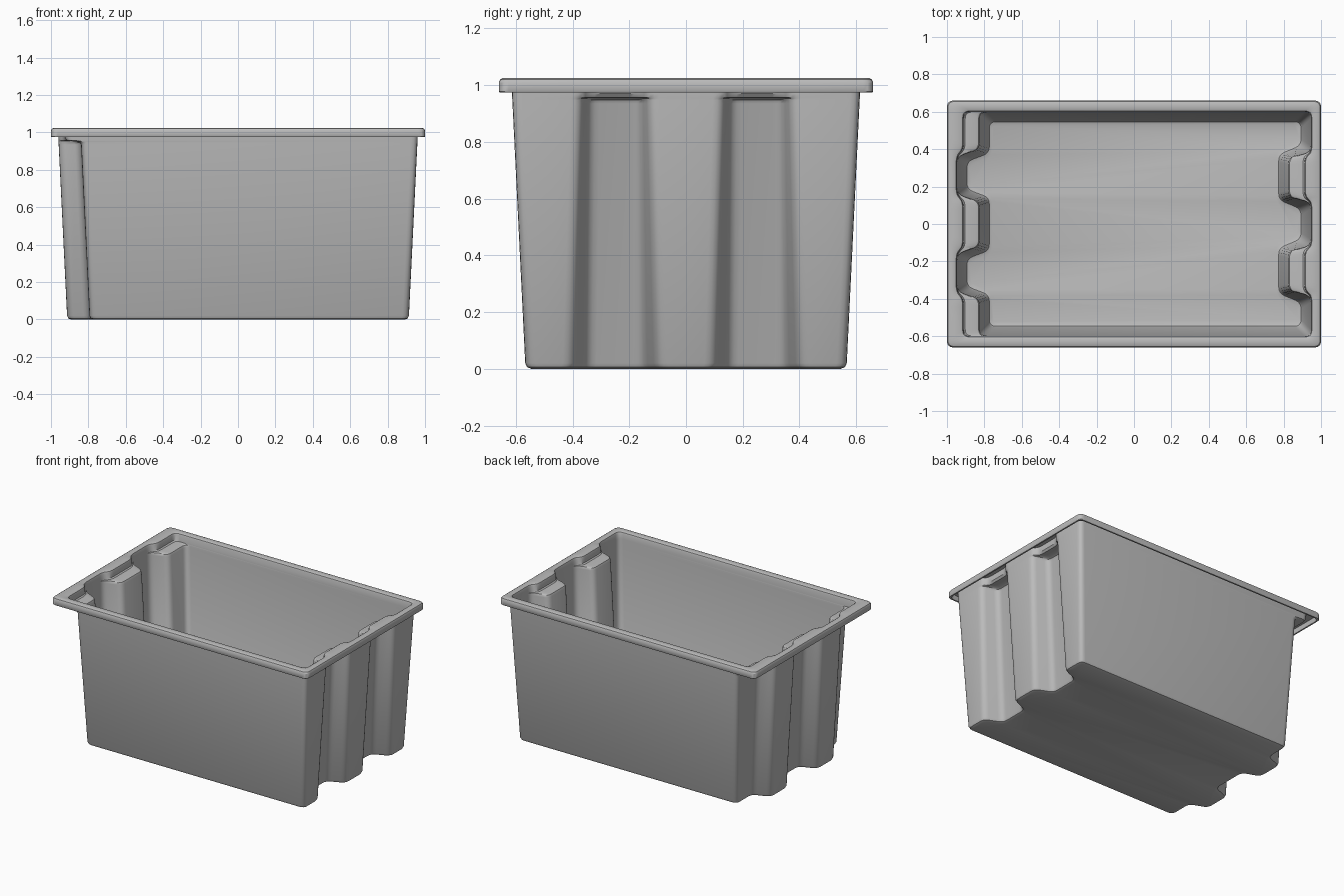
import bpy
import bmesh
from mathutils import Vector

if "Cube" in bpy.data.objects:
    bpy.data.objects.remove(bpy.data.objects["Cube"], do_unlink=True)

WALL = 0.015      # wall thickness
DEPTH = 0.12      # how far the end walls step inwards
LEDGE = 0.035     # step left above the ledges
GROOVE_Y = 0.25   # groove centres on the left end
RIB_Y = 0.26      # rib centres on the right end


def rounded(points, radius, steps=4):
    """Round every corner of a closed outline with a small curve."""
    out = []
    n = len(points)
    for i, p in enumerate(points):
        to_prev, to_next = points[i - 1] - p, points[(i + 1) % n] - p
        a = p + to_prev.normalized() * min(radius, to_prev.length * 0.45)
        b = p + to_next.normalized() * min(radius, to_next.length * 0.45)
        for k in range(steps + 1):
            t = k / steps
            out.append(a * (1 - t) ** 2 + p * 2 * t * (1 - t) + b * t * t)
    return out


def outline(x, y, z, depth, shift=0.0, radius=0.035):
    """Plan outline: two grooves on the left end, two ribs on the right end."""
    f = min(z / 0.95, 1)
    base, tip = 0.15 - 0.03 * f + shift, 0.1 - 0.01 * f + shift
    rib, root = 0.095 + 0.02 * f - shift, 0.14 + 0.015 * f - shift
    pts = [(x, -y)]
    for c in (-GROOVE_Y, GROOVE_Y):
        pts += [(x, c - base), (x - depth, c - tip), (x - depth, c + tip), (x, c + base)]
    pts += [(x, y), (depth - x, y)]
    for c in (RIB_Y, -RIB_Y):
        pts += [(depth - x, c + root), (-x, c + rib), (-x, c - rib), (depth - x, c - root)]
    pts.append((depth - x, -y))
    return [(p.x, p.y, z) for p in rounded([Vector(p) for p in pts], radius)]


def wall(z, depth=DEPTH, inset=0.0, inner=False):
    """Tapered wall outline at a given height."""
    taper = 0.049 * z
    off = inset + (WALL if inner else 0)
    return outline(0.913 + taper - off, 0.566 + taper - off, z, depth,
                   off, 0.035)


def lip(z, inset):
    """Plain rounded rectangle of the overhanging rim."""
    return outline(1 - inset, 0.66 - inset, z, 0.0)


rings = [
    # outside wall from the base to the ledges
    wall(0, inset=0.02), wall(0.006, inset=0.006), wall(0.02),
    wall(0.935), wall(0.947, DEPTH - 0.006), wall(0.953, DEPTH - 0.02),
    wall(0.957, LEDGE + 0.01), wall(0.97, LEDGE), wall(1.008, LEDGE),
    # hollow overhanging rim
    lip(1.008, 0.015), lip(0.975, 0.012), lip(0.975, 0.002), lip(0.978, 0),
    lip(1.01, 0), lip(1.02, 0.005), lip(1.025, 0.015),
    # inner edge, ledges and inside wall
    wall(1.025, LEDGE, -0.012, True), wall(1.02, LEDGE, -0.003, True),
    wall(1.01, LEDGE, 0, True), wall(0.975, LEDGE, 0, True),
    wall(0.968, LEDGE + 0.008, 0, True), wall(0.966, DEPTH - 0.02, 0, True),
    wall(0.961, DEPTH - 0.006, 0, True), wall(0.948, DEPTH, 0, True),
    wall(0.042, inner=True), wall(0.026, inset=0.006, inner=True),
    wall(0.02, inset=0.02, inner=True),
]

# Loft the rings into one continuous moulded shell
bm = bmesh.new()
loops = [[bm.verts.new(co) for co in ring] for ring in rings]
for low, high in zip(loops, loops[1:]):
    for i in range(len(low)):
        j = (i + 1) % len(low)
        bm.faces.new((low[i], low[j], high[j], high[i]))
bm.faces.new(list(reversed(loops[0])))
bm.faces.new(loops[-1])
bmesh.ops.recalc_face_normals(bm, faces=bm.faces)
mesh = bpy.data.meshes.new("storage_bin")
bm.to_mesh(mesh)
bm.free()

storage_bin = bpy.data.objects.new("storage_bin", mesh)
bpy.context.collection.objects.link(storage_bin)

# Grey plastic
GREY = (0.5, 0.5, 0.5, 1)
plastic = bpy.data.materials.new("grey_plastic")
plastic.use_nodes = True
plastic.diffuse_color = GREY
plastic.node_tree.nodes["Principled BSDF"].inputs["Base Color"].default_value = GREY
mesh.materials.append(plastic)

bpy.ops.object.select_all(action="DESELECT")
storage_bin.select_set(True)
bpy.context.view_layer.objects.active = storage_bin
bpy.ops.object.shade_smooth_by_angle(angle=0.6)
